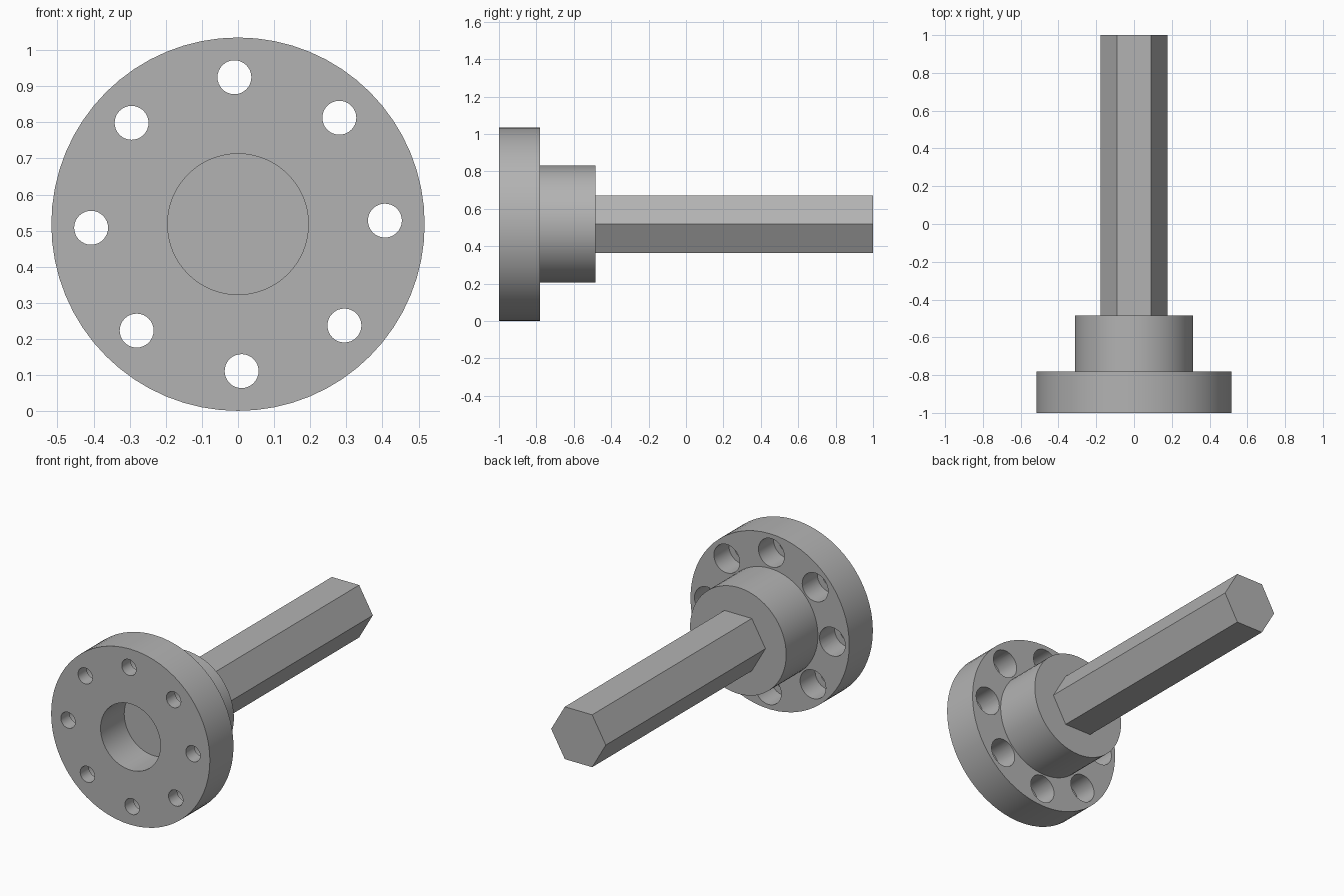
import bpy, bmesh, math
from mathutils import Matrix, Vector

cube = bpy.data.objects.get("Cube")
if cube:
    bpy.data.objects.remove(cube, do_unlink=True)

AXIS_Z = 0.518          # height of the shared centre line
FRONT, FLANGE_BACK, HUB_BACK, SHAFT_END = -1.0, -0.78, -0.485, 1.0
HOLE_COUNT, HOLE_RING, HOLE_TURN = 8, 0.407, math.radians(1.4)
SEGMENTS = 64

steel = bpy.data.materials.new("plain grey steel")
steel.use_nodes = True
grey = (0.45, 0.45, 0.45, 1)
steel.diffuse_color = grey
steel.node_tree.nodes["Principled BSDF"].inputs["Base Color"].default_value = grey


def add_object(name, bm):
    bmesh.ops.recalc_face_normals(bm, faces=bm.faces)
    mesh = bpy.data.meshes.new(name)
    bm.to_mesh(mesh)
    bm.free()
    mesh.materials.append(steel)
    obj = bpy.data.objects.new(name, mesh)
    bpy.context.collection.objects.link(obj)
    return obj


def add_rod(bm, radius, y0, y1, sides, x=0, z=AXIS_Z):
    """Closed prism lying along y."""
    place = Matrix.Translation((x, (y0 + y1) / 2, z)) @ Matrix.Rotation(math.pi / 2, 4, "X")
    # turn so that corners sit on the x axis
    made = bmesh.ops.create_cone(bm, cap_ends=True, segments=sides, radius1=radius,
                                 radius2=radius, depth=y1 - y0)
    turn = Matrix.Rotation(math.pi / 2, 4, "Z")
    bmesh.ops.transform(bm, matrix=place @ turn, verts=made["verts"])


def smooth(obj):
    bpy.ops.object.select_all(action="DESELECT")
    obj.select_set(True)
    bpy.context.view_layer.objects.active = obj
    bpy.ops.object.shade_smooth_by_angle(angle=math.radians(30))


# Flange and hub, turned from one profile with a blind centre bore
profile = [(0, FLANGE_BACK), (0.195, FLANGE_BACK), (0.195, FRONT), (0.517, FRONT),
           (0.517, FLANGE_BACK), (0.313, FLANGE_BACK), (0.313, HUB_BACK), (0, HUB_BACK)]
bm = bmesh.new()
points = [bm.verts.new((r, y, AXIS_Z)) for r, y in profile]
edges = [bm.edges.new(pair) for pair in zip(points, points[1:])]
bmesh.ops.spin(bm, geom=points + edges, cent=(0, 0, AXIS_Z), axis=(0, 1, 0),
               angle=math.tau, steps=SEGMENTS, use_merge=True)
bmesh.ops.remove_doubles(bm, verts=bm.verts, dist=0.0001)
body = add_object("flange_and_hub", bm)

# Bolt holes: narrow at the front, counterbored from the back
for name, radius, y0, y1 in (("bolt_hole_cutter", 0.047, FRONT - 0.1, FLANGE_BACK + 0.1),
                             ("counterbore_cutter", 0.084, FRONT + 0.08, FLANGE_BACK + 0.1)):
    bm = bmesh.new()
    for i in range(HOLE_COUNT):
        a = HOLE_TURN + i * math.tau / HOLE_COUNT
        add_rod(bm, radius, y0, y1, 32, HOLE_RING * math.cos(a), AXIS_Z + HOLE_RING * math.sin(a))
    cutter = add_object(name, bm)
    cutter.hide_render = True
    cutter.hide_set(True)
    cut = body.modifiers.new(name, "BOOLEAN")
    cut.operation = "DIFFERENCE"
    cut.solver = "EXACT"
    cut.object = cutter

# Apply the cuts, then drop the cutters
bpy.context.view_layer.update()
cut_mesh = bpy.data.meshes.new_from_object(
    body.evaluated_get(bpy.context.evaluated_depsgraph_get()))
body.modifiers.clear()
body.data = cut_mesh
for name in ("bolt_hole_cutter", "counterbore_cutter"):
    bpy.data.objects.remove(bpy.data.objects[name], do_unlink=True)
smooth(body)

# Hexagonal shaft, seated slightly into the hub
bm = bmesh.new()
add_rod(bm, 0.178, HUB_BACK - 0.02, SHAFT_END, 6)
add_object("hex_shaft", bm)
